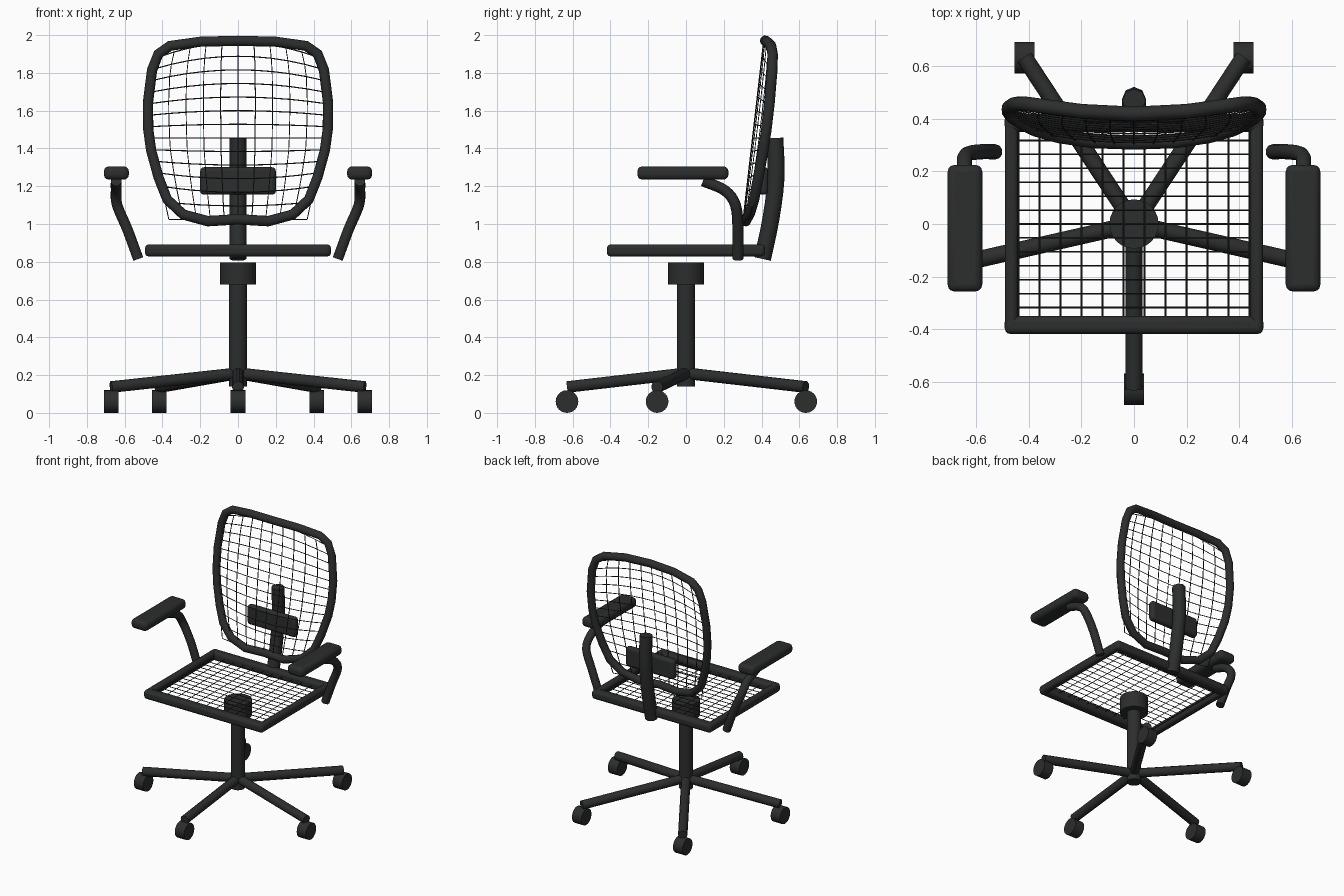
import bpy, math
from mathutils import Vector

if "Cube" in bpy.data.objects:
    bpy.data.objects.remove(bpy.data.objects["Cube"])

mat = bpy.data.materials.new("charcoal")
mat.diffuse_color = (0.025, 0.027, 0.026, 1)
mat.use_nodes = True
mat.node_tree.nodes["Principled BSDF"].inputs["Base Color"].default_value = mat.diffuse_color


def tubes(name, paths, radius, res=3, closed=False, smooth=True):
    """One object made of round tubes that follow point lists."""
    cu = bpy.data.curves.new(name, 'CURVE')
    cu.dimensions = '3D'
    cu.bevel_depth = radius
    cu.bevel_resolution = res
    cu.use_fill_caps = True
    for pts in paths:
        sp = cu.splines.new('POLY')
        sp.points.add(len(pts) - 1)
        for p, co in zip(sp.points, pts):
            p.co = (*co, 1)
        sp.use_cyclic_u = closed
        sp.use_smooth = smooth
    ob = bpy.data.objects.new(name, cu)
    bpy.context.collection.objects.link(ob)
    cu.materials.append(mat)
    return ob


def box(name, loc, size, bevel, segs=3):
    bpy.ops.mesh.primitive_cube_add(size=1, location=loc)
    ob = bpy.context.object
    ob.name = name
    ob.scale = size
    bpy.ops.object.transform_apply(location=False, rotation=False, scale=True)
    m = ob.modifiers.new("round", 'BEVEL')
    m.width, m.segments = bevel, segs
    bpy.ops.object.shade_smooth_by_angle()
    ob.data.materials.append(mat)
    return ob


def cylinder(name, loc, r, h, rot=(0, 0, 0), verts=24):
    bpy.ops.mesh.primitive_cylinder_add(vertices=verts, radius=r, depth=h, location=loc, rotation=rot)
    ob = bpy.context.object
    ob.name = name
    bpy.ops.object.shade_smooth_by_angle()
    ob.data.materials.append(mat)
    return ob


def smooth_path(pts, n=5):
    """Catmull-Rom resampling of a few control points."""
    p = [Vector(q) for q in pts]
    p = [2 * p[0] - p[1]] + p + [2 * p[-1] - p[-2]]
    out = []
    for i in range(1, len(p) - 2):
        a, b, c, d = p[i - 1:i + 3]
        for k in range(n):
            t = k / n
            out.append(0.5 * (2 * b + (c - a) * t + (2 * a - 5 * b + 4 * c - d) * t * t
                              + (3 * b - a - 3 * c + d) * t ** 3))
    return out + [p[-2]]


def back_point(x, z, dy=0):
    """Leaning, sideways curved surface of the backrest."""
    return (x, 0.31 + 0.115 * (z - 1.02) + 0.06 * (x / 0.475) ** 2 + dy, z)


def lerp_table(table, z):
    for (z0, w0), (z1, w1) in zip(table, table[1:]):
        if z <= z1:
            return w0 + (w1 - w0) * (z - z0) / (z1 - z0)
    return table[-1][1]


# Backrest rim
half = [(0, 1.97), (.2, 1.965), (.36, 1.943), (.422, 1.9), (.455, 1.815), (.477, 1.64),
        (.475, 1.5), (.46, 1.39), (.42, 1.245), (.375, 1.13), (.29, 1.05), (.16, 1.015), (0, 1.025)]
loop = half + [(-x, z) for x, z in half[-2:0:-1]]
tubes("back_rim", [[back_point(x, z) for x, z in loop]], 0.028, closed=True)

# Backrest netting
widths = [(1.02, .365), (1.2, .415), (1.4, .45), (1.65, .46), (1.85, .45), (1.97, .42)]
NU, NV = 10, 13


def net(i, j):
    u, v = 2 * i / NU - 1, j / NV
    z = 1.024 + 0.936 * v
    x = u * lerp_table(widths, z)
    z += 0.14 * u * u * (0.45 - v) * min(1, v * 5)
    return back_point(x, z, -0.008)


tubes("back_net",
      [[net(i, j) for i in range(NU + 1)] for j in range(NV + 1)] +
      [[net(i, j) for j in range(NV + 1)] for i in range(NU + 1)], 0.003, res=0, smooth=False)

# Back support spine and lumbar plate
tubes("back_spine", [smooth_path([(0, .405, .815), (0, .45, 1.03), (0, .477, 1.25), (0, .47, 1.455)], 3)],
      0.045, res=2)
box("lumbar_plate", (0, 0.41, 1.228), (0.4, 0.05, 0.145), 0.02)

# Seat frame
for s, tag in ((-1, "front"), (1, "back")):
    box("seat_bar_" + tag, (0, s * 0.385, 0.86), (0.985, 0.068, 0.065), 0.022)
for s, tag in ((-1, "left"), (1, "right")):
    box("seat_bar_" + tag, (s * 0.467, 0, 0.86), (0.05, 0.82, 0.062), 0.018)

# Seat netting
xs = [-0.44 + 0.08 * i for i in range(12)]
ys = [-0.371 + 0.053 * i for i in range(15)]
tubes("seat_net", [[(x, -.38, .86), (x, .38, .86)] for x in xs] +
      [[(-.46, y, .86), (.46, y, .86)] for y in ys], 0.003, res=0, smooth=False)

# Armrests: pad and bent tube on each side
arm = [(.528, .275, .815), (.585, .275, .97), (.64, .262, 1.1), (.645, .205, 1.178), (.645, .09, 1.228)]
for s, tag in ((-1, "left"), (1, "right")):
    box("arm_pad_" + tag, (s * 0.644, -0.016, 1.27), (0.132, 0.482, 0.07), 0.026)
    tubes("arm_tube_" + tag, [smooth_path([(s * x, y, z) for x, y, z in arm], 4)], 0.029)

# Column and seat mount
cylinder("column", (0, 0, 0.42), 0.048, 0.56)
cylinder("seat_mount", (0, 0, 0.738), 0.094, 0.117)

# Star base with five casters
feet = [(0, -.63), (.672, -.153), (.417, .634), (-.417, .634), (-.672, -.153)]
for n, (x, y) in enumerate(feet, 1):
    tubes(f"base_leg_{n}", [[(0, 0, 0.21), (x, y, 0.137)]], 0.032)
    cylinder(f"caster_{n}", (x, y, 0.06), 0.06, 0.077, (0, math.pi / 2, 0))
